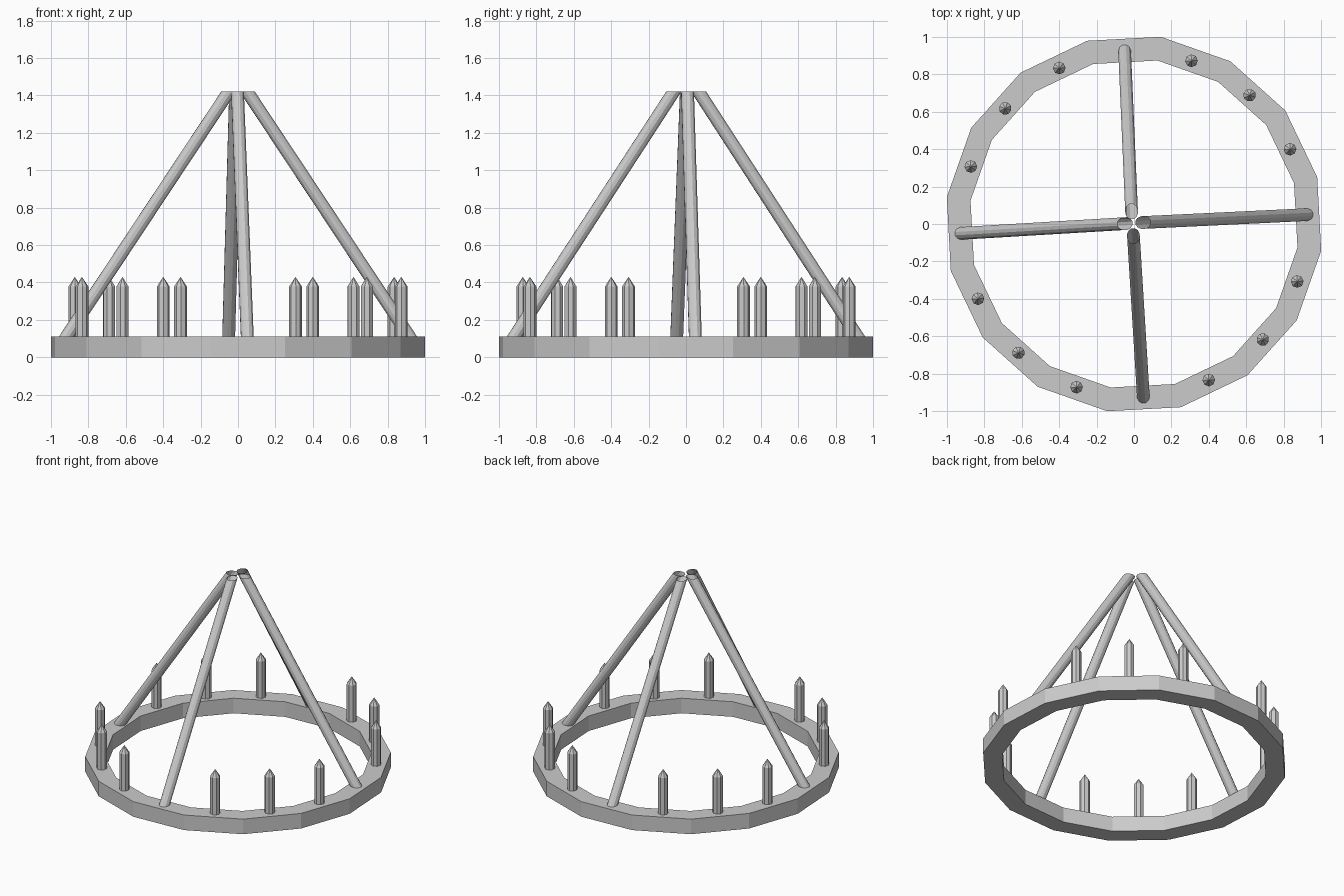
import bpy
import bmesh
from math import cos, sin, tau, radians
from mathutils import Vector

cube = bpy.data.objects.get("Cube")
if cube:
    bpy.data.objects.remove(cube, do_unlink=True)

TURN = radians(3.1)      # whole fitting is turned slightly
STEP = tau / 16
RING_TOP = 0.11

grey = bpy.data.materials.new("plain_grey")
grey.use_nodes = True
colour = (0.6, 0.6, 0.6, 1)
grey.diffuse_color = colour
grey.node_tree.nodes["Principled BSDF"].inputs["Base Color"].default_value = colour


def circle(centre, rx, ry, sides, start):
    """Horizontal loop, stretched along the start direction."""
    u = Vector((cos(start), sin(start), 0))
    v = Vector((-sin(start), cos(start), 0))
    half = tau / sides / 2
    return [Vector(centre) + u * rx * cos(half + i * tau / sides)
            + v * ry * sin(half + i * tau / sides) for i in range(sides)]


def loft(name, loops, closed=False, cap_first=False, tip=None):
    """Skin a stack of loops, optionally closing it into a ring or a point."""
    bm = bmesh.new()
    rows = [[bm.verts.new(p) for p in loop] for loop in loops]
    n = len(rows[0])
    pairs = list(zip(rows, rows[1:]))
    if closed:
        pairs.append((rows[-1], rows[0]))
    for a, b in pairs:
        for i in range(n):
            j = (i + 1) % n
            bm.faces.new((a[i], a[j], b[j], b[i]))
    if cap_first:
        bm.faces.new(rows[0][::-1])
    if tip is not None:
        point = bm.verts.new(tip)
        for i in range(n):
            bm.faces.new((rows[-1][i], rows[-1][(i + 1) % n], point))
    mesh = bpy.data.meshes.new(name)
    bm.to_mesh(mesh)
    bm.free()
    mesh.materials.append(grey)
    obj = bpy.data.objects.new(name, mesh)
    bpy.context.collection.objects.link(obj)
    return obj


# Sixteen-sided flat ring
OUTER, INNER = 1.011, 0.883
loft("ring", [circle((0, 0, z), r, r, 16, TURN) for r, z in
              ((OUTER, 0), (OUTER, RING_TOP), (INNER, RING_TOP), (INNER, 0))],
     closed=True)

# Pointed candles, leaving every fourth place free for a rod
for k in range(16):
    if k % 4 == 0:
        continue
    a = TURN + k * STEP
    x, y = 0.925 * cos(a), 0.925 * sin(a)
    loft(f"candle_{k}", [circle((x, y, z), 0.034, 0.034, 8, a) for z in (0.09, 0.378)],
         cap_first=True, tip=(x, y, 0.43))

# Slanted hollow rods, cut level at the open top
rod_tops = {"left": (0.048, 0.008), "back": (-0.013, 0.066),
            "right": (-0.048, 0.002), "front": (-0.003, -0.064)}
for k, (side, (x, y)) in enumerate(rod_tops.items()):
    a = TURN + k * tau / 4
    foot = (0.935 * cos(a), 0.935 * sin(a), 0.085)
    loft(f"{side}_rod", [circle(foot, 0.042, 0.035, 12, a),
                         circle((x, y, 1.422), 0.042, 0.035, 12, a)], cap_first=True)
